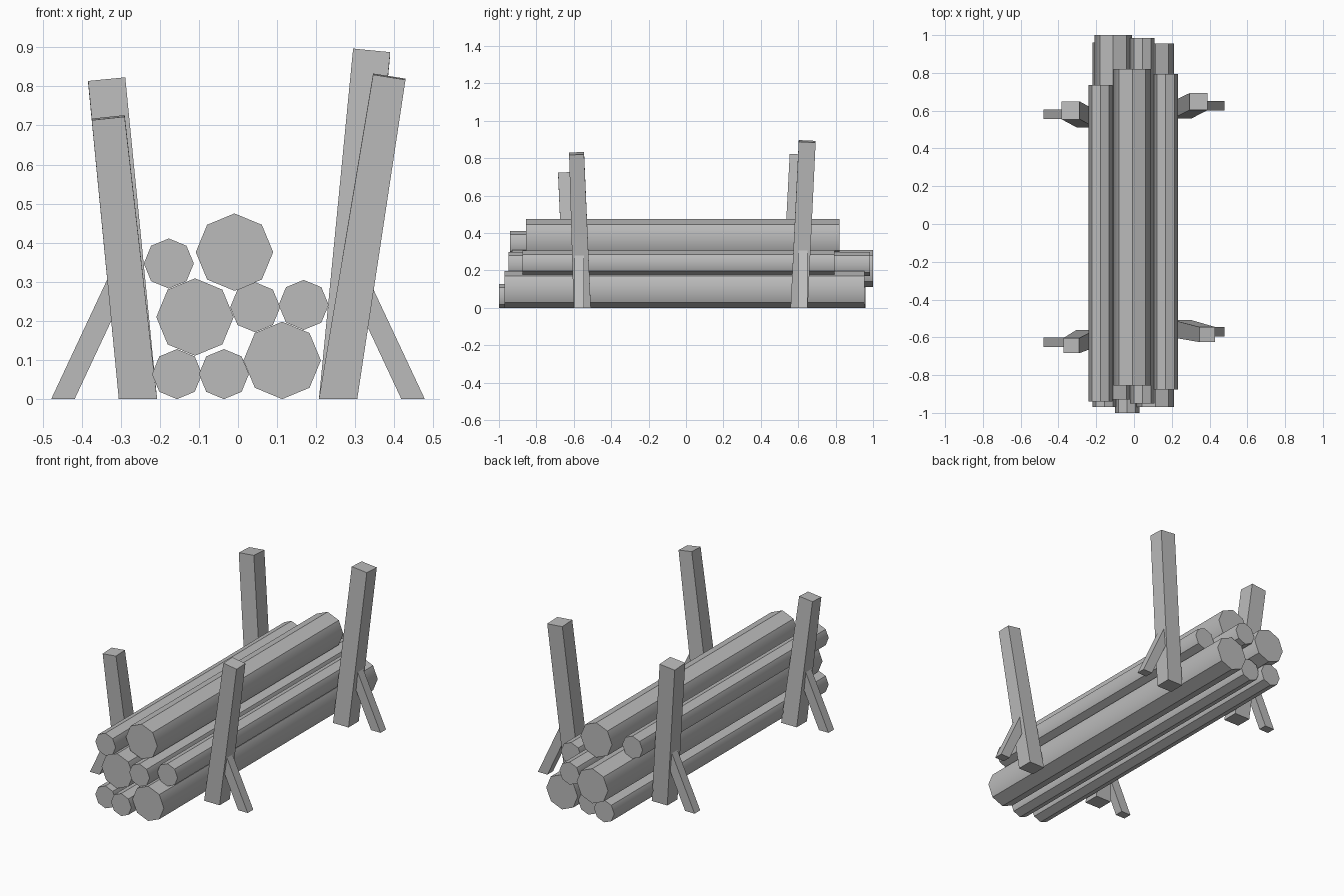
import bpy, bmesh, math
from mathutils import Vector, Matrix

if "Cube" in bpy.data.objects:
    bpy.data.objects.remove(bpy.data.objects["Cube"], do_unlink=True)

grey = bpy.data.materials.new("plain grey")
grey.use_nodes = True
GREY = (0.5, 0.5, 0.5, 1)
grey.diffuse_color = GREY
grey.node_tree.nodes["Principled BSDF"].inputs["Base Color"].default_value = GREY


def make_object(name, bm):
    bmesh.ops.recalc_face_normals(bm, faces=bm.faces[:])
    mesh = bpy.data.meshes.new(name)
    bm.to_mesh(mesh)
    bm.free()
    mesh.materials.append(grey)
    obj = bpy.data.objects.new(name, mesh)
    bpy.context.collection.objects.link(obj)
    return obj


def log(name, x, z, radius, front, back):
    """Eight-sided log along y with smooth sides and flat ends."""
    bm = bmesh.new()
    bmesh.ops.create_cone(bm, cap_ends=True, segments=8, radius1=radius,
                          radius2=radius, depth=back - front)
    bm.transform(Matrix.Translation((x, (front + back) / 2, z))
                 @ Matrix.Rotation(math.pi / 2, 4, 'X'))
    for face in bm.faces:
        face.smooth = abs(face.normal.y) < 0.5
    for edge in bm.edges:
        edge.smooth = all(len(f.verts) == 4 for f in edge.link_faces)
    make_object(name, bm)


def beam(name, base, top, base_size, top_size, square_top):
    """Leaning beam, cut level at the ground; its top is level or square to the lean."""
    base, top = Vector(base), Vector(top)
    lean = (top - base) / (top.z - base.z)
    bm = bmesh.new()
    bmesh.ops.create_cube(bm, size=1)
    for v in bm.verts:
        upper = v.co.z > 0
        size = top_size if upper else base_size
        off = Vector((v.co.x * size[0], v.co.y * size[1], 0))
        if upper and square_top:
            off.z = -off.dot(lean)
        v.co = (top if upper else base) + off
    make_object(name, bm)


# Stacked logs: x, z, radius, front end, back end
BIG, SMALL = 0.099, 0.064
log("bottom_left_log", 0.113, 0.099, BIG, -0.97, 0.955)
log("bottom_middle_log", -0.036, 0.064, SMALL, -1.0, 0.93)
log("bottom_right_log", -0.156, 0.064, SMALL, -0.97, 0.96)
log("middle_right_log", -0.11, 0.21, BIG, -0.93, 1.0)
log("middle_centre_log", 0.044, 0.235, SMALL, -0.95, 0.985)
log("middle_left_log", 0.168, 0.241, SMALL, -0.875, 0.795)
log("top_right_log", -0.177, 0.347, SMALL, -0.94, 0.735)
log("top_centre_log", -0.009, 0.376, BIG, -0.855, 0.82)

# Leaning stakes, each with a strut braced against its outer side:
# name, side, base y, top centre, top size, strut y
stakes = [
    ("front_left", 1, -0.555, (0.387, -0.585, 0.825), (0.083, 0.08), -0.57),
    ("front_right", -1, -0.607, (-0.332, -0.644, 0.72), (0.084, 0.08), -0.625),
    ("back_left", 1, 0.605, (0.342, 0.648, 0.89), (0.095, 0.09), 0.625),
    ("back_right", -1, 0.558, (-0.336, 0.602, 0.816), (0.095, 0.095), 0.58),
]
for name, side, base_y, top, top_size, strut_y in stakes:
    beam(name + "_stake", (side * 0.256, base_y, 0), top,
         (0.098, 0.092), top_size, True)
    beam(name + "_strut", (side * 0.448, strut_y, 0), (side * 0.298, strut_y, 0.32),
         (0.06, 0.05), (0.06, 0.05), False)
